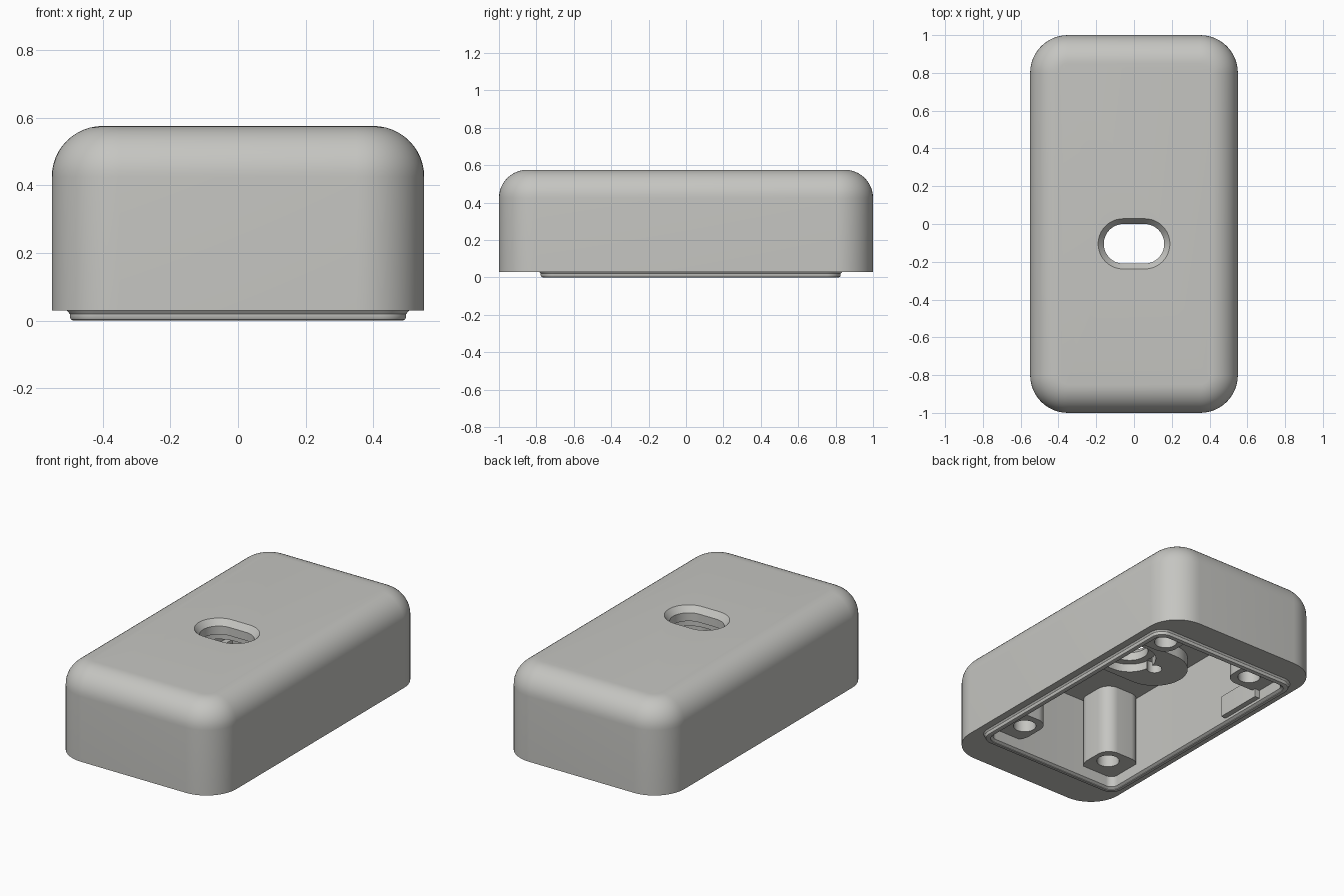
import bpy, bmesh, math

if "Cube" in bpy.data.objects:
    bpy.data.objects.remove(bpy.data.objects["Cube"])

grey = bpy.data.materials.new("warm grey")
grey.diffuse_color = (0.56, 0.56, 0.535, 1)
grey.use_nodes = True
grey.node_tree.nodes["Principled BSDF"].inputs["Base Color"].default_value = grey.diffuse_color


def outline(hx, hy, r, n=12):
    """Rounded rectangle, counter-clockwise; equal half size and radius gives a stadium."""
    pts = []
    for k, (sx, sy) in enumerate([(1, 1), (-1, 1), (-1, -1), (1, -1)]):
        for i in range(n + 1):
            a = math.pi / 2 * (k + i / n)
            pts.append((sx * (hx - r) + r * math.cos(a), sy * (hy - r) + r * math.sin(a)))
    return pts


def loft(name, rings, cx=0, cy=0):
    """Closed solid through rings of (half x, half y, corner radius, z)."""
    bm = bmesh.new()
    loops = [[bm.verts.new((x + cx, y + cy, z)) for x, y in outline(hx, hy, r)]
             for hx, hy, r, z in rings]
    for a, b in zip(loops, loops[1:]):
        for i in range(len(a)):
            j = (i + 1) % len(a)
            bm.faces.new((a[i], a[j], b[j], b[i]))
    bm.faces.new(loops[0][::-1])
    bm.faces.new(loops[-1])
    bmesh.ops.remove_doubles(bm, verts=bm.verts, dist=1e-5)
    bmesh.ops.recalc_face_normals(bm, faces=bm.faces)
    me = bpy.data.meshes.new(name)
    bm.to_mesh(me)
    bm.free()
    me.materials.append(grey)
    ob = bpy.data.objects.new(name, me)
    bpy.context.collection.objects.link(ob)
    return ob


def combine(ob, other, op='DIFFERENCE'):
    """Apply a boolean and delete the helper."""
    mod = ob.modifiers.new("bool", 'BOOLEAN')
    mod.operation, mod.object, mod.solver = op, other, 'EXACT'
    bpy.context.view_layer.update()
    dg = bpy.context.evaluated_depsgraph_get()
    me = bpy.data.meshes.new_from_object(ob.evaluated_get(dg))
    ob.modifiers.clear()
    ob.data = me
    bpy.data.objects.remove(other)


def cylinder(x, y, r, z0, z1):
    return loft("cutter", [(r, r, r, z0), (r, r, r, z1)], x, y)


LIP_Y = 0.025                      # the lip sits slightly towards the back
SLOT_Y = -0.105

# outer shell with filleted top edge
F = 0.15
rings = [(0.55, 1.0, 0.2, 0.03)]
for i in range(13):
    a = math.pi / 2 * i / 12
    d = F * (1 - math.cos(a))
    rings.append((0.55 - d, 1 - d, 0.2 - d, 0.425 + F * math.sin(a)))
shell = loft("case_shell", rings)

# locating lip under the shell
lip = loft("lip", [(0.485, 0.79, 0.065, 0), (0.493, 0.798, 0.073, 0.003),
                   (0.497, 0.802, 0.077, 0.010), (0.497, 0.802, 0.077, 0.020),
                   (0.505, 0.810, 0.085, 0.030), (0.505, 0.810, 0.085, 0.040)], 0, LIP_Y)
combine(shell, lip, 'UNION')

# inner cavity with softened mouth
combine(shell, loft("cutter", [(0.47, 0.775, 0.06, -0.01), (0.47, 0.775, 0.06, 0.004),
                               (0.455, 0.76, 0.045, 0.014), (0.455, 0.76, 0.045, 0.51)], 0, LIP_Y))

# ceiling plate around the slot
plate = loft("slot_plate", [(0.43, 0.19, 0.19, 0.44), (0.43, 0.19, 0.19, 0.53)], 0, SLOT_Y)
for s in (-1, 1):
    combine(plate, cylinder(s * 0.24, SLOT_Y, 0.042, 0.40, 0.52))
combine(shell, plate, 'UNION')

# slot: stepped recess below, through hole and countersunk top
combine(shell, loft("cutter", [(0.205, 0.15, 0.15, 0.40), (0.205, 0.15, 0.15, 0.49)], 0, SLOT_Y))
combine(shell, loft("cutter", [(0.16, 0.105, 0.105, 0.45), (0.16, 0.105, 0.105, 0.54),
                               (0.19, 0.133, 0.133, 0.575), (0.19, 0.133, 0.133, 0.6)], 0, SLOT_Y))

# corner screw posts
parts = [shell]
for sx in (-1, 1):
    for sy in (-1, 1):
        x, y = sx * 0.345, LIP_Y + sy * 0.65
        post = loft("screw_post", [(0.13, 0.13, 0.08, 0.08), (0.13, 0.13, 0.08, 0.52)], x, y)
        combine(post, cylinder(sx * 0.31, LIP_Y + sy * 0.625, 0.064, 0.05, 0.36))
        parts.append(post)

# small clip tab on the left inner wall
tab = loft("clip_tab", [(0.018, 0.15, 0.002, 0.03), (0.018, 0.15, 0.002, 0.16)], -0.44, 0.42)
parts.append(tab)

# smooth curved areas, keep edges crisp
for ob in parts:
    bpy.ops.object.select_all(action='DESELECT')
    ob.select_set(True)
    bpy.context.view_layer.objects.active = ob
    bpy.ops.object.shade_smooth_by_angle(angle=math.radians(30))
